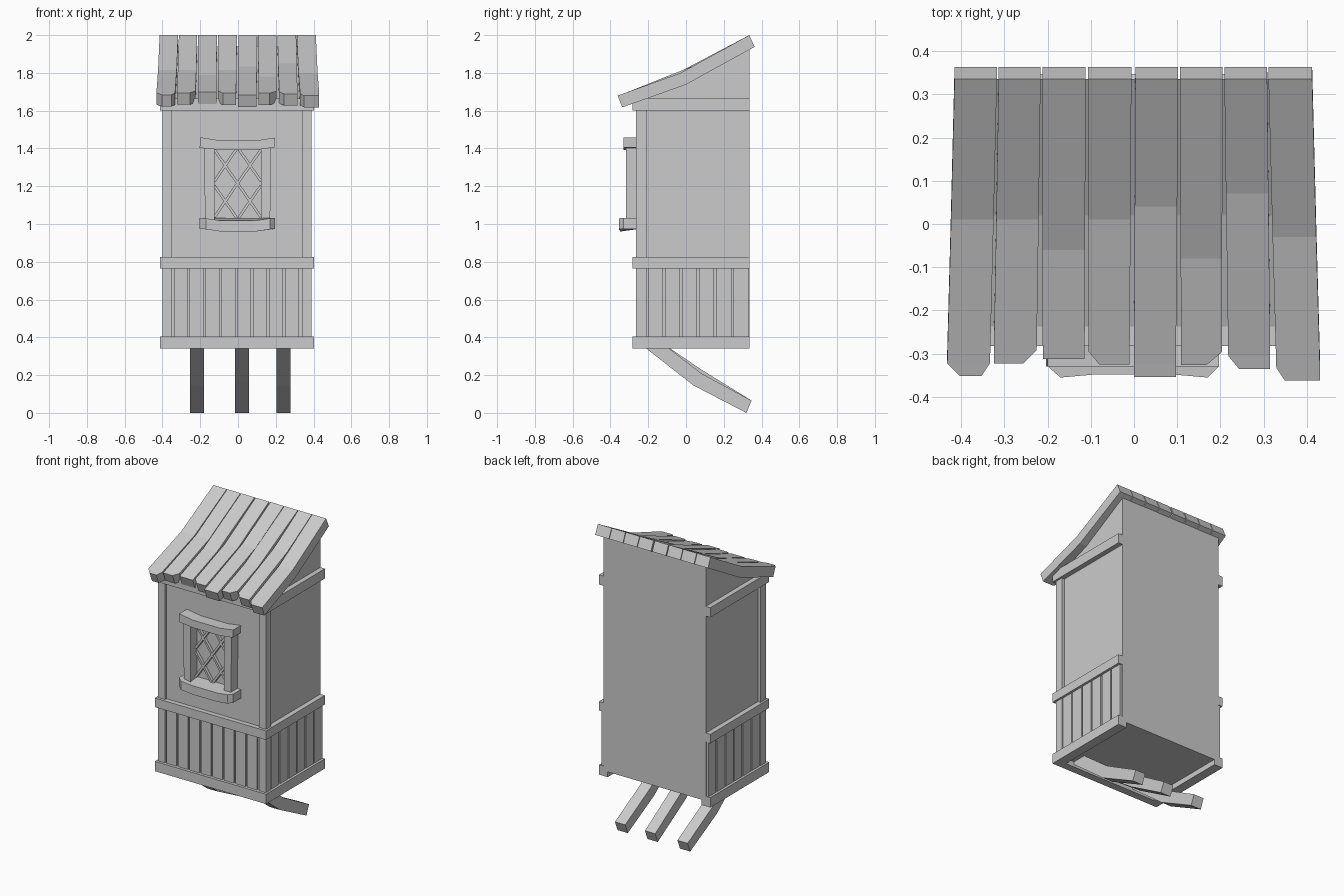
import bpy, bmesh, math
from mathutils import Vector

cube = bpy.data.objects.get("Cube")
if cube:
    bpy.data.objects.remove(cube, do_unlink=True)

grey = bpy.data.materials.new("plain grey")
grey.use_nodes = True
grey.diffuse_color = (0.6, 0.6, 0.6, 1)
grey.node_tree.nodes["Principled BSDF"].inputs["Base Color"].default_value = (0.6, 0.6, 0.6, 1)

CX = -0.005           # centre of the hut
BACK, FRONT = 0.335, -0.25
HALF = 0.375          # half width of the walls


def finish(name, bm):
    bmesh.ops.recalc_face_normals(bm, faces=bm.faces)
    mesh = bpy.data.meshes.new(name)
    bm.to_mesh(mesh)
    bm.free()
    mesh.materials.append(grey)
    obj = bpy.data.objects.new(name, mesh)
    bpy.context.collection.objects.link(obj)
    return obj


def loft(name, start, end):
    """Solid between two matching outlines."""
    bm = bmesh.new()
    a = [bm.verts.new(p) for p in start]
    b = [bm.verts.new(p) for p in end]
    bm.faces.new(a)
    bm.faces.new(b[::-1])
    for i in range(len(a)):
        j = (i + 1) % len(a)
        bm.faces.new((a[i], a[j], b[j], b[i]))
    return finish(name, bm)


def side_prism(name, outline, x0, x1):
    return loft(name, [(x0, y, z) for y, z in outline], [(x1, y, z) for y, z in outline])


def front_prism(name, outline, y0, y1):
    return loft(name, [(x, y0, z) for x, z in outline], [(x, y1, z) for x, z in outline])


def box(name, x0, x1, y0, y1, z0, z1):
    return side_prism(name, [(y0, z0), (y1, z0), (y1, z1), (y0, z1)], x0, x1)


# Hut body with a top that follows the roof
side_prism("hut_body", [(FRONT, 0.375), (BACK, 0.375), (BACK, 1.94), (0.02, 1.76), (FRONT, 1.66)],
           CX - HALF, CX + HALF)

# Front wall plus both side walls of each belt
for name, z0, z1 in [("bottom", 0.34, 0.405), ("middle", 0.765, 0.825), ("top", 1.6, 1.665)]:
    box(name + "_front_belt", CX - 0.408, CX + 0.408, -0.282, -0.23, z0, z1)
    for side, s in [("left", 1), ("right", -1)]:
        xs = sorted((CX + s * 0.345, CX + s * 0.408))
        box(f"{name}_{side}_belt", *xs, -0.23, BACK, z0, z1)

# Corner posts and the planks of the skirt
for side, s in [("left", 1), ("right", -1)]:
    xs = sorted((CX + s * 0.345, CX + s * 0.395))
    box(side + "_corner_post", *xs, -0.265, -0.21, 0.4, 1.61)
    xs = sorted((CX + s * 0.36, CX + s * 0.392))
    for i in range(6):
        y = -0.202 + i * 0.0905
        box(f"{side}_skirt_plank_{i + 1}", *xs, y, min(y + 0.08, BACK), 0.4, 0.77)
for i in range(8):
    x = CX - 0.335 + i * 0.0845
    box(f"front_skirt_plank_{i + 1}", x, x + 0.072, -0.264, -0.24, 0.4, 0.77)

# Roof slats: back left, back right, front left, front right, front y, crease y, corner cuts
slats = [
    (-0.415, -0.317, -0.432, -0.333, -0.352, 0.01, 0.03, 0.02),
    (-0.313, -0.216, -0.324, -0.225, -0.322, 0.01, 0, 0.03),
    (-0.212, -0.112, -0.211, -0.114, -0.312, -0.06, 0, 0),
    (-0.106, -0.006, -0.105, -0.01, -0.325, 0.01, 0.025, 0),
    (0.003, 0.102, 0.0, 0.097, -0.354, 0.04, 0, 0),
    (0.106, 0.205, 0.109, 0.203, -0.326, -0.08, 0, 0.035),
    (0.209, 0.308, 0.218, 0.315, -0.335, 0.07, 0.025, 0),
    (0.311, 0.412, 0.329, 0.43, -0.362, -0.03, 0.02, 0),
]


def roof_z(y):
    sag = 0.0 if y > 0 else 0.36
    return 1.81 + y * (0.567 if sag == 0 else sag)


for n, (bl, br, fl, fr, fy, cy, cut_l, cut_r) in enumerate(slats):
    def edge(t, left):
        return bl + (fl - bl) * t if left else br + (fr - br) * t
    # Outline in plan, walked from the back left corner
    tc = (BACK - cy) / (BACK - fy)
    rows = [(0, BACK, 0), (tc, cy, 0)]
    bm = bmesh.new()

    def station(xl, xr, y, lean):
        z = roof_z(y)
        return [bm.verts.new(p) for p in
                ((xl, y, z), (xr, y, z), (xr, y + lean, z - 0.062), (xl, y + lean, z - 0.062))]

    rings = [station(edge(t, True), edge(t, False), y, 0.028) for t, y, _ in rows]
    rings.append(station(fl, fr, fy + 0.03, 0.025))
    rings.append(station(fl + cut_l, fr - cut_r, fy, 0.025))
    for a, b in zip(rings, rings[1:]):
        for i in range(4):
            j = (i + 1) % 4
            bm.faces.new((a[i], a[j], b[j], b[i]))
    bm.faces.new(rings[0])
    bm.faces.new(rings[-1][::-1])
    finish(f"roof_slat_{n + 1}", bm)

# Window jambs, hood and sill
wx = -0.002
for side, s in [("left", 1), ("right", -1)]:
    front_prism(side + "_window_jamb",
                [(wx + s * 0.123, 1.02), (wx + s * 0.172, 1.02), (wx + s * 0.178, 1.41), (wx + s * 0.123, 1.41)],
                -0.318, FRONT)
front_prism("window_hood", [(-0.203, 1.403), (-0.1, 1.393), (0.1, 1.393), (0.192, 1.405),
                            (0.196, 1.457), (0.1, 1.443), (-0.1, 1.443), (-0.2, 1.459)], -0.33, FRONT)
sill = [(-0.204, FRONT), (0.196, FRONT), (0.196, -0.33), (0.17, -0.355), (0.09, -0.348),
        (-0.09, -0.348), (-0.17, -0.355), (-0.204, -0.325)]
sill_top = [1.032, 1.032, 1.032, 1.03, 1.018, 1.018, 1.03, 1.032]
loft("window_sill", [(x, y, z - 0.058) for (x, y), z in zip(sill, sill_top)],
     [(x, y, z) for (x, y), z in zip(sill, sill_top)])

# Diagonal lattice bars, clipped to the window opening
x0, x1, z0, z1 = -0.125, 0.121, 1.03, 1.397
slope = 1.45
for s in (1, -1):
    for k in range(-2, 3):
        c = 1.215 + k * 0.19
        zs = sorted((c + s * slope * (x0 - wx), c + s * slope * (x1 - wx)))
        lo, hi = max(zs[0], z0), min(zs[1], z1)
        if hi - lo < 0.03:
            continue
        a = Vector((wx + (lo - c) / (s * slope), lo))
        b = Vector((wx + (hi - c) / (s * slope), hi))
        d = (b - a).normalized()
        w = Vector((-d.y, d.x)) * 0.007
        front_prism("lattice_bar", [a - w, b - w, b + w, a + w], -0.272 if s > 0 else -0.27, FRONT)

# Three bent struts under the floor
for name, x0, sag in [("right", -0.255, 0), ("middle", -0.017, 0.02), ("left", 0.203, 0)]:
    side_prism(name + "_strut",
               [(-0.255, 0.376), (0.04, 0.145 + sag), (0.32, 0.0), (0.347, 0.065),
                (0.08, 0.21 + sag), (-0.135, 0.376)], x0, x0 + 0.075)
